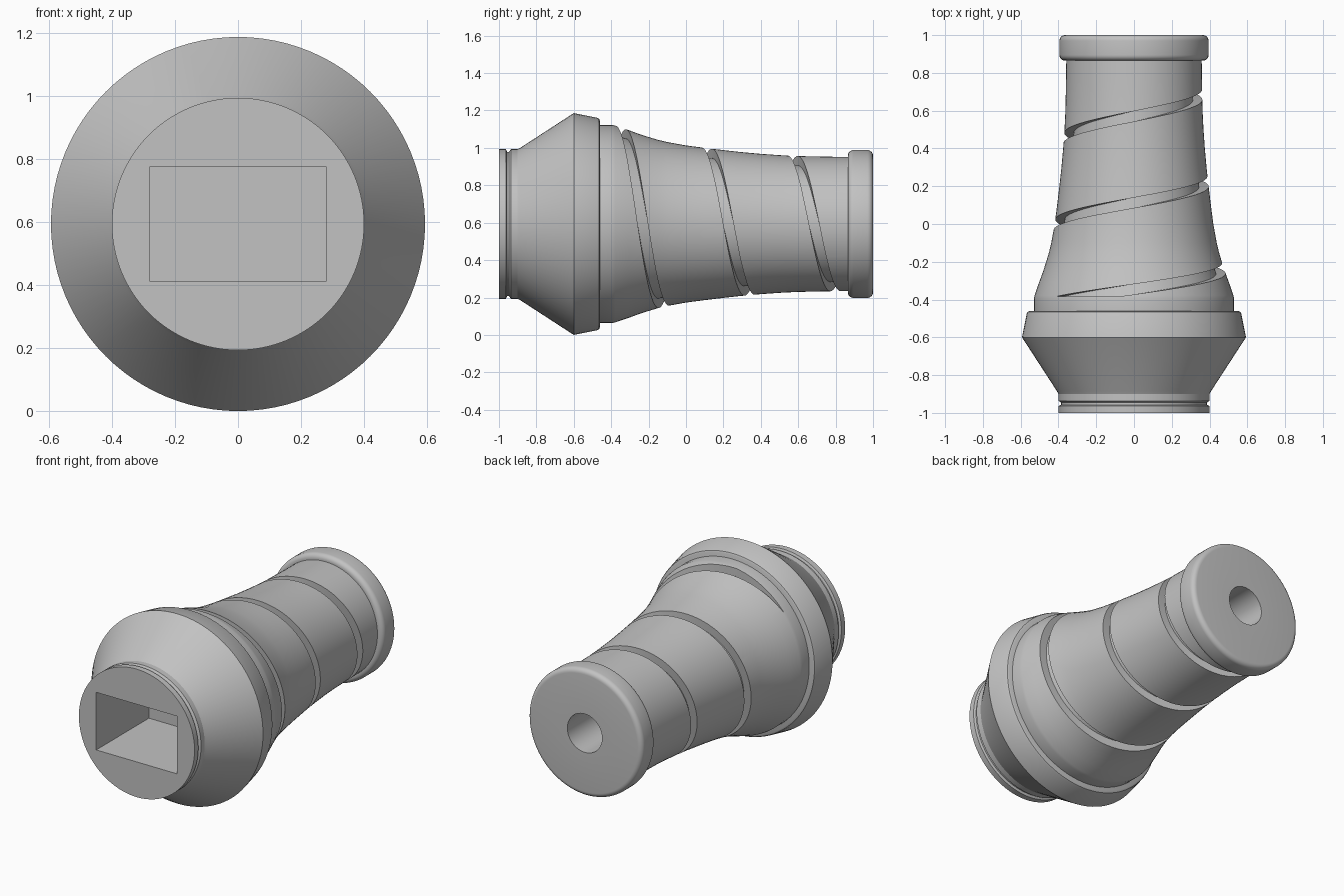
import bpy, bmesh
from math import sin, cos, pi, radians

if "Cube" in bpy.data.objects:
    bpy.data.objects.remove(bpy.data.objects["Cube"], do_unlink=True)

AXIS_Z = 0.593
SIDES = 96

grey = bpy.data.materials.new("matte grey")
grey.use_nodes = True
grey.diffuse_color = (0.54, 0.54, 0.54, 1)
grey.node_tree.nodes["Principled BSDF"].inputs["Base Color"].default_value = (0.54, 0.54, 0.54, 1)


def point(y, r, a):
    """Point at radius r and angle a (from the top towards +x) around the long axis."""
    return (r * sin(a), y, AXIS_Z + r * cos(a))


def make_object(name, bm):
    bmesh.ops.recalc_face_normals(bm, faces=bm.faces)
    mesh = bpy.data.meshes.new(name)
    bm.to_mesh(mesh)
    bm.free()
    obj = bpy.data.objects.new(name, mesh)
    mesh.materials.append(grey)
    bpy.context.collection.objects.link(obj)
    return obj


def lathe(name, profile):
    """Turn a closed (y, radius) profile around the long axis."""
    bm = bmesh.new()
    rings = []
    for y, r in profile:
        if r == 0:
            rings.append([bm.verts.new(point(y, 0, 0))] * SIDES)
        else:
            rings.append([bm.verts.new(point(y, r, 2 * pi * i / SIDES)) for i in range(SIDES)])
    for a, b in zip(rings, rings[1:] + rings[:1]):
        for i in range(SIDES):
            j = (i + 1) % SIDES
            corners = list(dict.fromkeys((a[i], a[j], b[j], b[i])))
            if len(corners) > 2:
                bm.faces.new(corners)
    return make_object(name, bm)


def activate(obj):
    bpy.ops.object.select_all(action='DESELECT')
    obj.select_set(True)
    bpy.context.view_layer.objects.active = obj


def cut(obj, cutter):
    mod = obj.modifiers.new("cut", 'BOOLEAN')
    mod.operation = 'DIFFERENCE'
    mod.solver = 'EXACT'
    mod.object = cutter
    activate(obj)
    bpy.ops.object.modifier_apply(modifier=mod.name)
    bpy.data.objects.remove(cutter, do_unlink=True)


# Plug body: rim, thin groove, neck, flared cone and shoulder
body = lathe("plug_body", [
    (-1, 0), (-1, 0.4), (-0.963, 0.4), (-0.957, 0.386), (-0.946, 0.386),
    (-0.936, 0.4), (-0.9, 0.4), (-0.885, 0.408), (-0.6, 0.593), (-0.475, 0.568),
    (-0.465, 0.563), (-0.46, 0.552), (-0.46, 0)])

# Rectangular socket in the front face
bm = bmesh.new()
bmesh.ops.create_cube(bm, size=1)
bmesh.ops.scale(bm, vec=(0.56, 0.6, 0.36), verts=bm.verts)
bmesh.ops.translate(bm, vec=(0, -0.78, AXIS_Z), verts=bm.verts)
cut(body, make_object("socket_cutter", bm))

# Tapered flexible sleeve with a cable hole
taper = [(-0.47, 0.53), (-0.395, 0.53), (-0.378, 0.526), (-0.31, 0.503), (-0.25, 0.481),
         (-0.2, 0.465), (-0.15, 0.45), (-0.1, 0.438), (0, 0.42), (0.1, 0.407), (0.2, 0.395),
         (0.3, 0.384), (0.4, 0.375), (0.5, 0.368), (0.6, 0.363), (0.75, 0.36), (0.9, 0.358)]
HOLE = 0.12
sleeve = lathe("strain_relief_sleeve", taper + [(0.9, HOLE), (-0.47 + 0.03, HOLE), (-0.44, 0), (-0.47, 0)])


def taper_radius(y):
    for (y0, r0), (y1, r1) in zip(taper, taper[1:]):
        if y <= y1:
            return r0 + (r1 - r0) * (y - y0) / (y1 - y0)
    return taper[-1][1]


# Helical groove around the sleeve, squared off where the taper begins
PITCH, WIDTH, DEPTH, START = 0.458, 0.055, 0.05, -0.384
bm = bmesh.new()
previous = first = None
angle = -0.88
while True:
    high = -0.318 + PITCH * angle / (2 * pi)
    low = max(high - WIDTH, START)
    section = [bm.verts.new(point(y, r, angle)) for y, r in (
        (low, taper_radius(low) - DEPTH), (high, taper_radius(high) - DEPTH),
        (high, 0.65), (low, 0.65))]
    if previous:
        for i in range(4):
            j = (i + 1) % 4
            bm.faces.new((previous[i], previous[j], section[j], section[i]))
    first = first or section
    previous = section
    if low > 0.91:
        break
    angle += 2 * pi / SIDES
bm.faces.new(first)
bm.faces.new(previous)
cut(sleeve, make_object("groove_cutter", bm))

# Rounded collar at the cable end
R, F = 0.395, 0.03
corner = [i * pi / 12 for i in range(7)]
collar = lathe("end_collar",
               [(0.865, HOLE)]
               + [(0.865 + F - F * cos(a), R - F + F * sin(a)) for a in corner]
               + [(1 - F + F * sin(a), R - F + F * cos(a)) for a in corner]
               + [(1, HOLE)])

for obj in (body, sleeve, collar):
    activate(obj)
    bpy.ops.object.shade_smooth_by_angle(angle=radians(28))
